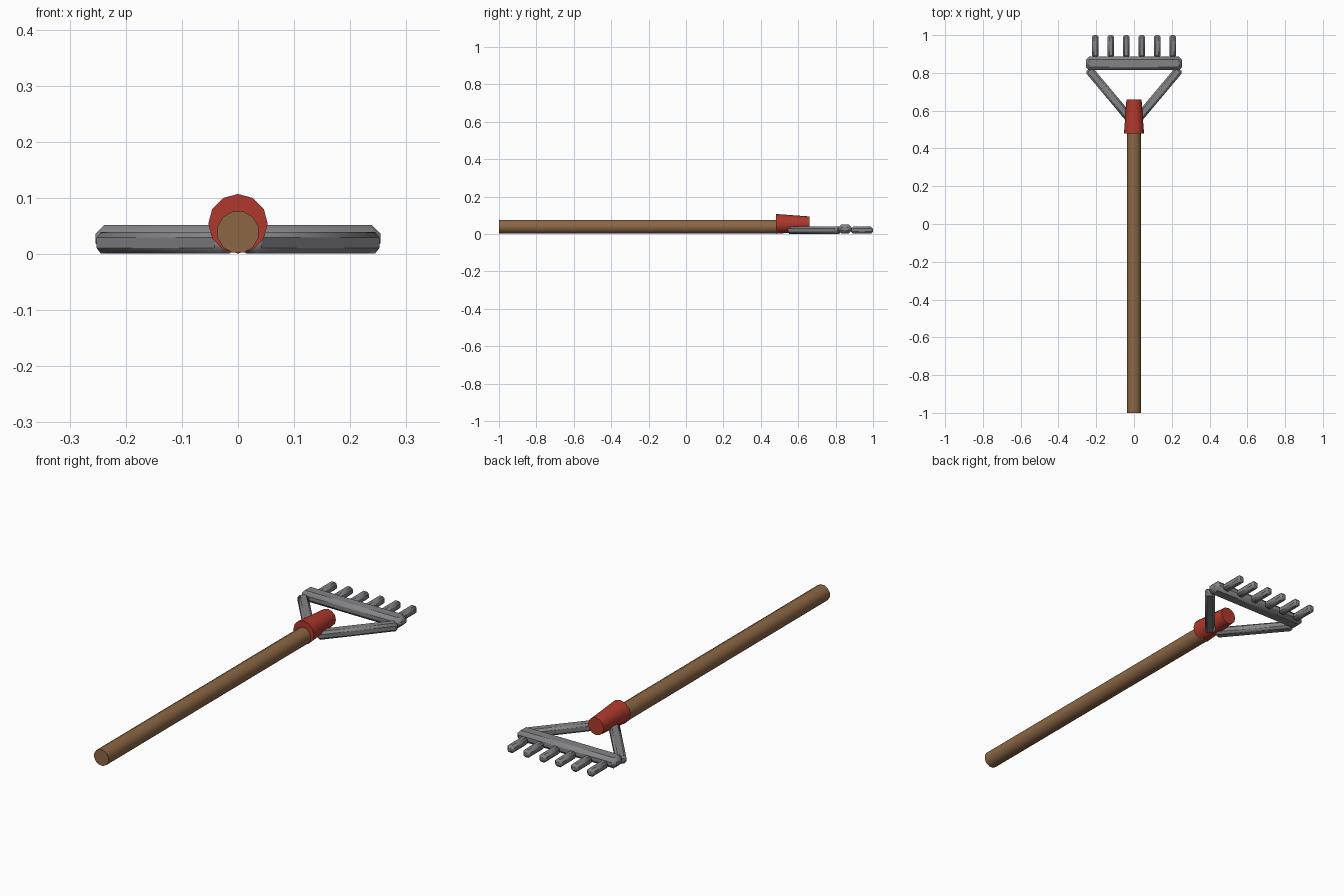
import bpy, math
from mathutils import Vector

cube = bpy.data.objects.get("Cube")
if cube:
    bpy.data.objects.remove(cube, do_unlink=True)


def material(name, rgb):
    m = bpy.data.materials.new(name)
    m.use_nodes = True
    m.diffuse_color = (*rgb, 1)
    m.node_tree.nodes["Principled BSDF"].inputs["Base Color"].default_value = (*rgb, 1)
    return m


wood = material("brown_wood", (0.26, 0.135, 0.06))
red = material("red_collar", (0.43, 0.04, 0.025))
steel = material("grey_steel", (0.23, 0.23, 0.24))


def finish(name, mat, angle):
    ob = bpy.context.object
    ob.name = name
    ob.data.materials.append(mat)
    bpy.ops.object.shade_smooth_by_angle(angle=math.radians(angle))
    return ob


def shaft(name, mat, y0, y1, r0, r1, z, twist=0):
    """Twelve-sided tapered rod lying along y."""
    bpy.ops.mesh.primitive_cone_add(
        vertices=12, radius1=r0, radius2=r1, depth=y1 - y0,
        location=(0, (y0 + y1) / 2, z),
        rotation=(-math.pi / 2, 0, 0))
    ob = finish(name, mat, 40)
    for v in ob.data.vertices:
        x, y = v.co.x, v.co.y
        c, s = math.cos(twist), math.sin(twist)
        v.co.x, v.co.y = c * x - s * y, s * x + c * y
    return ob


def bar(name, start, end, width, z0, z1, bevel):
    """Bevelled steel bar between two points on the ground plan."""
    a, b = Vector(start), Vector(end)
    d, mid = b - a, (a + b) / 2
    bpy.ops.mesh.primitive_cube_add(
        size=1, location=(mid.x, mid.y, (z0 + z1) / 2),
        rotation=(0, 0, math.atan2(d.y, d.x)))
    bpy.context.object.scale = (d.length, width, z1 - z0)
    bpy.ops.object.transform_apply(location=False, rotation=False, scale=True)
    mod = bpy.context.object.modifiers.new("soft_edges", "BEVEL")
    mod.width = bevel
    mod.segments = 1
    return finish(name, steel, 50)


# Wooden handle and red collar
shaft("handle", wood, -1.0, 0.5, 0.038, 0.038, 0.039, math.radians(15))
shaft("collar", red, 0.48, 0.66, 0.053, 0.040, 0.054)

# Head bar and the two slanted braces
bar("head_bar", (-0.254, 0.85), (0.254, 0.85), 0.072, 0.003, 0.052, 0.016)
for side, name in ((1, "left_brace"), (-1, "right_brace")):
    bar(name, (side * 0.018, 0.553), (side * 0.241, 0.819), 0.046, 0.001, 0.039, 0.01)

# Six short tines
for i in range(6):
    x = -0.205 + i * 0.082
    bar(f"tine_{i + 1}", (x, 0.882), (x, 1.0), 0.036, 0.003, 0.039, 0.01)
